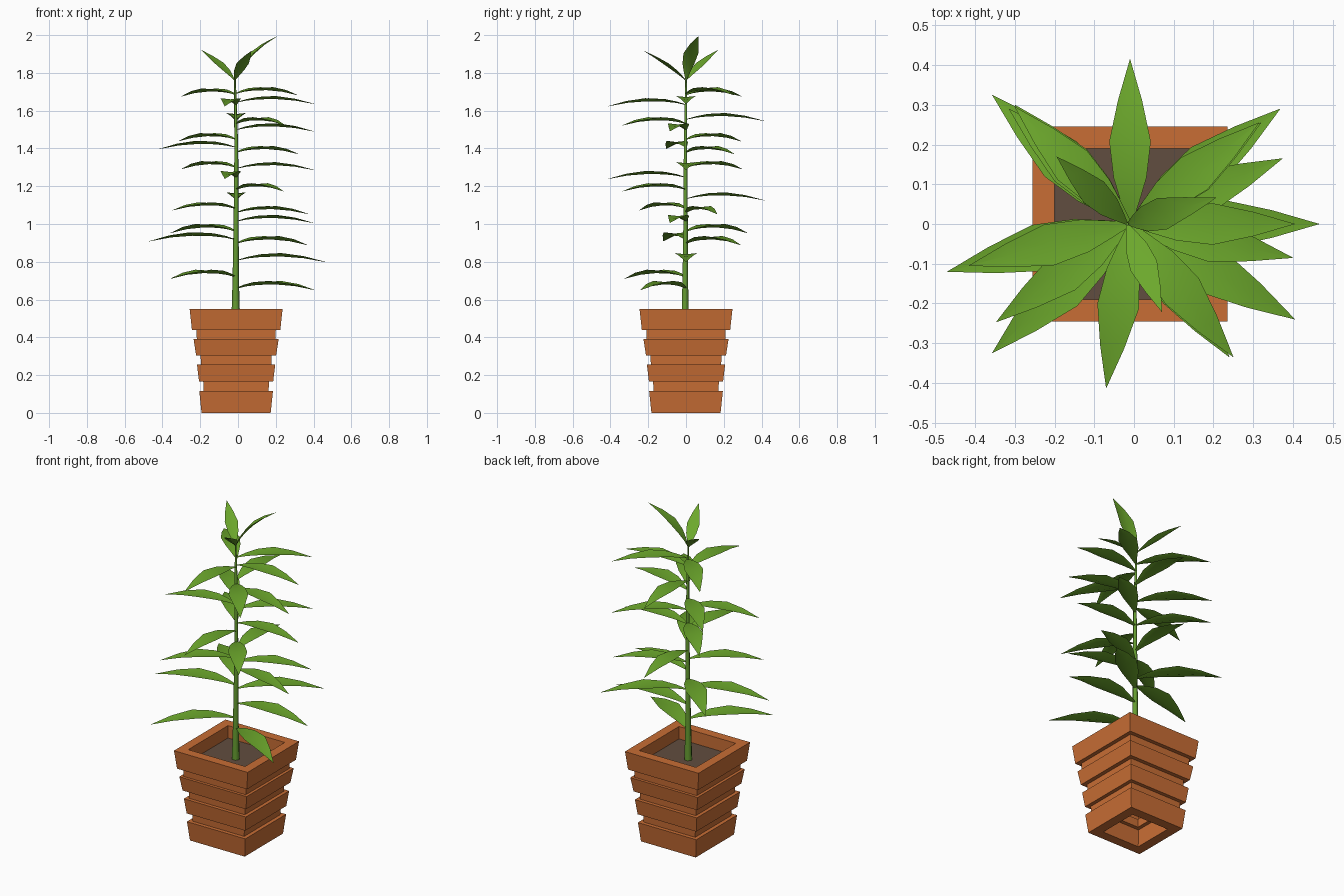
import bpy, bmesh
from mathutils import Vector

if "Cube" in bpy.data.objects:
    bpy.data.objects.remove(bpy.data.objects["Cube"])

CX = -0.01  # pot and stem axis


def material(name, rgb):
    m = bpy.data.materials.new(name)
    m.diffuse_color = (*rgb, 1)
    m.use_nodes = True
    m.node_tree.nodes["Principled BSDF"].inputs["Base Color"].default_value = m.diffuse_color
    return m


CLAY = material("clay", (0.58, 0.155, 0.035))
SOIL = material("soil", (0.12, 0.075, 0.05))
LEAF = material("leaf_green", (0.15, 0.39, 0.025))
STEM = material("stem_green", (0.13, 0.33, 0.03))


def finish(name, bm, mat, smooth=None):
    bmesh.ops.recalc_face_normals(bm, faces=bm.faces)
    me = bpy.data.meshes.new(name)
    bm.to_mesh(me)
    bm.free()
    me.materials.append(mat)
    ob = bpy.data.objects.new(name, me)
    bpy.context.collection.objects.link(ob)
    if smooth:
        bpy.ops.object.select_all(action='DESELECT')
        ob.select_set(True)
        bpy.context.view_layer.objects.active = ob
        bpy.ops.object.shade_smooth_by_angle(angle=smooth)
    return ob


def loft(bm, rings, closed=False, caps=False):
    """Skin a list of equal-length rings of points."""
    vs = [[bm.verts.new(p) for p in r] for r in rings]
    pairs = list(zip(vs, vs[1:])) + ([(vs[-1], vs[0])] if closed else [])
    n = len(vs[0])
    for a, b in pairs:
        for i in range(n):
            j = (i + 1) % n
            bm.faces.new((a[i], a[j], b[j], b[i]))
    if caps:
        bm.faces.new(vs[0])
        bm.faces.new(vs[-1])


def square(h, z):
    return [Vector((CX + sx * h, sy * h, z)) for sx, sy in ((-1, -1), (1, -1), (1, 1), (-1, 1))]


# Pot: stepped square bands, hollow and open underneath
outer = [(0.183, 0), (0.195, 0.115), (0.172, 0.115), (0.174, 0.165),
         (0.196, 0.165), (0.207, 0.255), (0.186, 0.255), (0.188, 0.305),
         (0.212, 0.305), (0.225, 0.39), (0.208, 0.39), (0.210, 0.44),
         (0.234, 0.44), (0.246, 0.55)]
inner = [(0.19, 0.55), (0.19, 0.44)] + [(h - 0.058, z) for h, z in reversed(outer[:12])]
bm = bmesh.new()
loft(bm, [square(h, z) for h, z in outer + inner], closed=True)
finish("pot", bm, CLAY)

# Soil slab
bm = bmesh.new()
loft(bm, [square(0.192, 0.45), square(0.192, 0.475)], caps=True)
finish("soil", bm, SOIL)

# Stem: tapered hexagon with a slight bend
stem = [(-0.012, -0.004, 0.46, 0.024), (-0.012, -0.004, 0.7, 0.017), (-0.010, -0.002, 1.05, 0.013),
        (-0.009, -0.003, 1.4, 0.010), (-0.014, 0.0, 1.66, 0.007), (-0.017, 0.0, 1.79, 0.004)]
bm = bmesh.new()
hexagon = [Vector((1, 0, 0)), Vector((.5, .866, 0)), Vector((-.5, .866, 0)),
           Vector((-1, 0, 0)), Vector((-.5, -.866, 0)), Vector((.5, -.866, 0))]
loft(bm, [[Vector((x, y, z)) + r * p for p in hexagon] for x, y, z, r in stem], caps=True)
finish("stem", bm, STEM, 1.1)

# Leaf stations: position along, half width, arch height (fractions of length)
STATIONS = [(0, 0.012, 0), (0.13, 0.055, 0.035), (0.28, 0.10, 0.06), (0.5, 0.126, 0.072),
            (0.75, 0.073, 0.05), (1, 0.001, 0)]


def leaf(i, base, tip, arch=1.0):
    base, tip = Vector(base), Vector(tip)
    d = tip - base
    length = d.length
    side = d.cross(Vector((0, 0, 1))).normalized()
    up = side.cross(d).normalized()
    rings = []
    for t, w, h in STATIONS:
        c = base + d * t + up * (h * arch * length - 0.004)
        w *= length
        # shallow V section with a keel below
        rings.append([c - side * w + up * w * 0.15, c + up * w * 0.04,
                      c + side * w + up * w * 0.15, c - up * (w * 0.14 + 0.001)])
    bm = bmesh.new()
    loft(bm, rings, caps=True)
    finish(f"leaf_{i:02d}", bm, LEAF, 1.0)


# Leaf tips up the stem; each leaf arches out from the stem at the tip's height
TIPS = [(.405, -.24, .655), (-.357, -.325, .715), (.466, 0, .803), (.368, .29, .893),
        (-.47, -.12, .913), (-.357, .325, .957), (.40, -.085, 1.01), (.374, .165, 1.057),
        (-.347, -.247, 1.077), (-.01, .415, 1.13), (.24, -.335, 1.178), (-.07, -.413, 1.243),
        (.405, 0, 1.29), (-.30, .30, 1.295), (.32, .255, 1.375), (-.416, -.105, 1.402),
        (-.315, .29, 1.443), (.40, -.085, 1.495), (.25, -.335, 1.527), (-.01, .415, 1.55),
        (-.07, -.413, 1.628), (.405, 0, 1.64), (-.30, .295, 1.68), (.315, .255, 1.687)]
for i, (x, y, z) in enumerate(TIPS, 1):
    leaf(i, (CX, 0, z + 0.008), (x, y, z))

# Crown leaves pointing upward
CROWN = [(-.193, .168, 1.925, .4), (.07, -.22, 1.92, .4), (.204, .065, 1.997, 1.3)]
for i, (x, y, z, arch) in enumerate(CROWN, len(TIPS) + 1):
    leaf(i, (-0.017, 0, 1.765), (x, y, z), arch)
